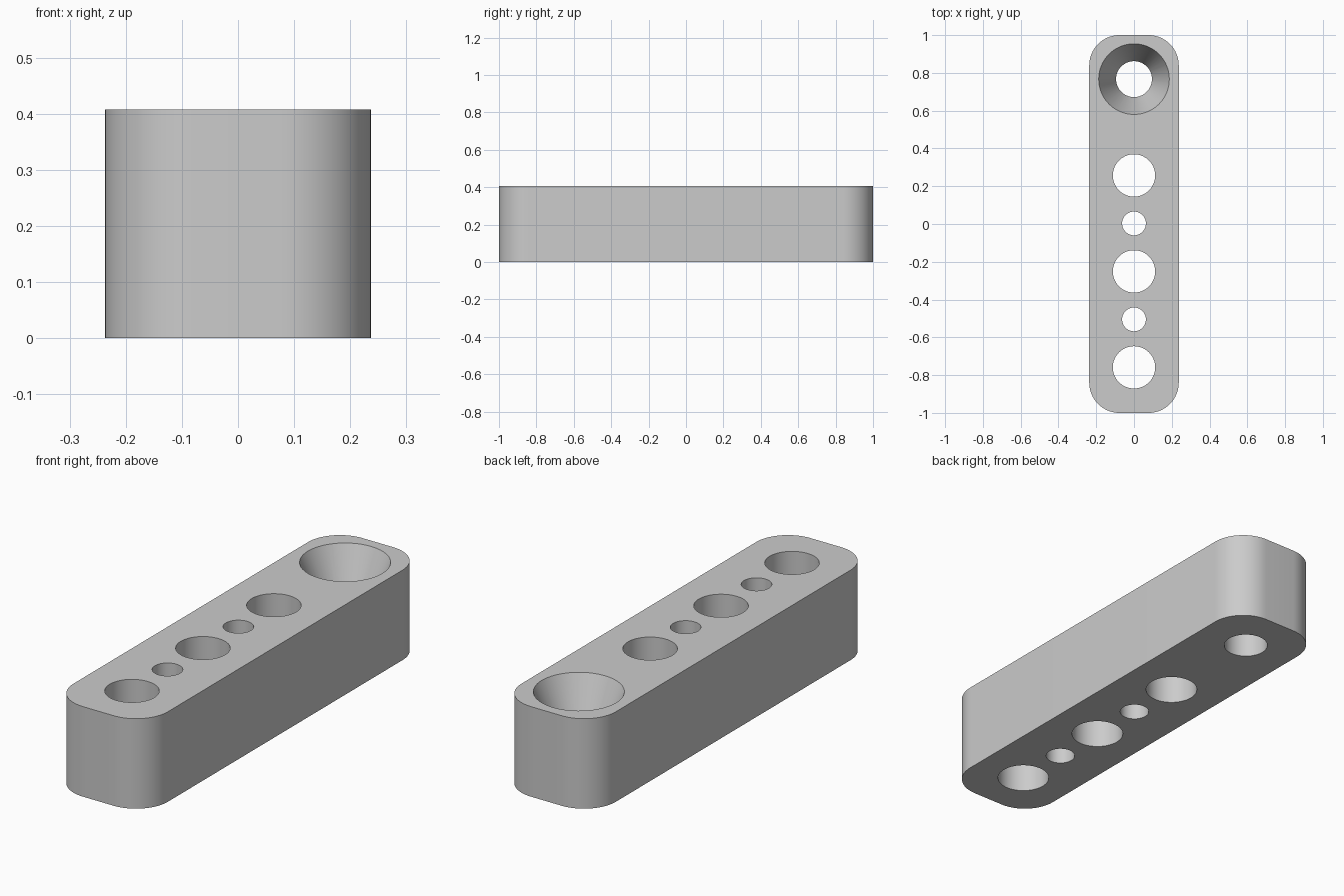
import bpy, bmesh, math

if "Cube" in bpy.data.objects:
    bpy.data.objects.remove(bpy.data.objects["Cube"], do_unlink=True)

HALF_W, HALF_L, HEIGHT, CORNER = 0.237, 1.0, 0.408, 0.16
SINK_DEPTH = 0.22

grey = bpy.data.materials.new("plain grey")
grey.use_nodes = True
colour = (0.6, 0.6, 0.6, 1)
grey.diffuse_color = colour
grey.node_tree.nodes["Principled BSDF"].inputs["Base Color"].default_value = colour


def add_object(name, bm):
    bmesh.ops.recalc_face_normals(bm, faces=bm.faces)
    mesh = bpy.data.meshes.new(name)
    bm.to_mesh(mesh)
    bm.free()
    mesh.materials.append(grey)
    obj = bpy.data.objects.new(name, mesh)
    bpy.context.collection.objects.link(obj)
    return obj


def lathe_cutter(name, y, profile, sides=64):
    """Closed solid of revolution from (radius, z) pairs, bottom to top."""
    bm = bmesh.new()
    rings = [[bm.verts.new((r * math.cos(a), y + r * math.sin(a), z))
              for a in (math.tau * i / sides for i in range(sides))]
             for r, z in profile]
    for low, high in zip(rings, rings[1:]):
        for i in range(sides):
            j = (i + 1) % sides
            bm.faces.new((low[i], low[j], high[j], high[i]))
    bm.faces.new(rings[0])
    bm.faces.new(rings[-1])
    obj = add_object(name, bm)
    obj.hide_render = True
    return obj


# Block with rounded upright corners
bm = bmesh.new()
bmesh.ops.create_cube(bm, size=1)
for v in bm.verts:
    v.co = (v.co.x * 2 * HALF_W, v.co.y * 2 * HALF_L, (v.co.z + 0.5) * HEIGHT)
upright = [e for e in bm.edges if abs(e.verts[0].co.z - e.verts[1].co.z) > 0.1]
bmesh.ops.bevel(bm, geom=upright, offset=CORNER, segments=16,
                profile=0.5, affect='EDGES')
block = add_object("holder_block", bm)

# Straight through holes: (y, radius)
cutters = []
for y, r in ((0.257, 0.112), (0.003, 0.063), (-0.251, 0.112),
             (-0.505, 0.063), (-0.759, 0.112)):
    cutters.append(lathe_cutter("hole_cutter", y, ((r, -0.1), (r, HEIGHT + 0.1))))

# Funnel hole: narrow bore that flares out to the top
bore, mouth, over = 0.095, 0.187, 0.05
flare = (mouth - bore) / SINK_DEPTH
cutters.append(lathe_cutter("funnel_cutter", 0.767, (
    (bore, -0.1), (bore, HEIGHT - SINK_DEPTH),
    (mouth + flare * over, HEIGHT + over))))

# Cut the holes and bake the result
for cutter in cutters:
    mod = block.modifiers.new("cut", 'BOOLEAN')
    mod.operation = 'DIFFERENCE'
    mod.solver = 'EXACT'
    mod.object = cutter
bpy.context.view_layer.update()
graph = bpy.context.evaluated_depsgraph_get()
baked = bpy.data.meshes.new_from_object(block.evaluated_get(graph))
block.modifiers.clear()
block.data = baked
for cutter in cutters:
    bpy.data.objects.remove(cutter, do_unlink=True)

# Smooth walls, sharp rims
bpy.ops.object.select_all(action='DESELECT')
block.select_set(True)
bpy.context.view_layer.objects.active = block
bpy.ops.object.shade_smooth_by_angle(angle=math.radians(20))
